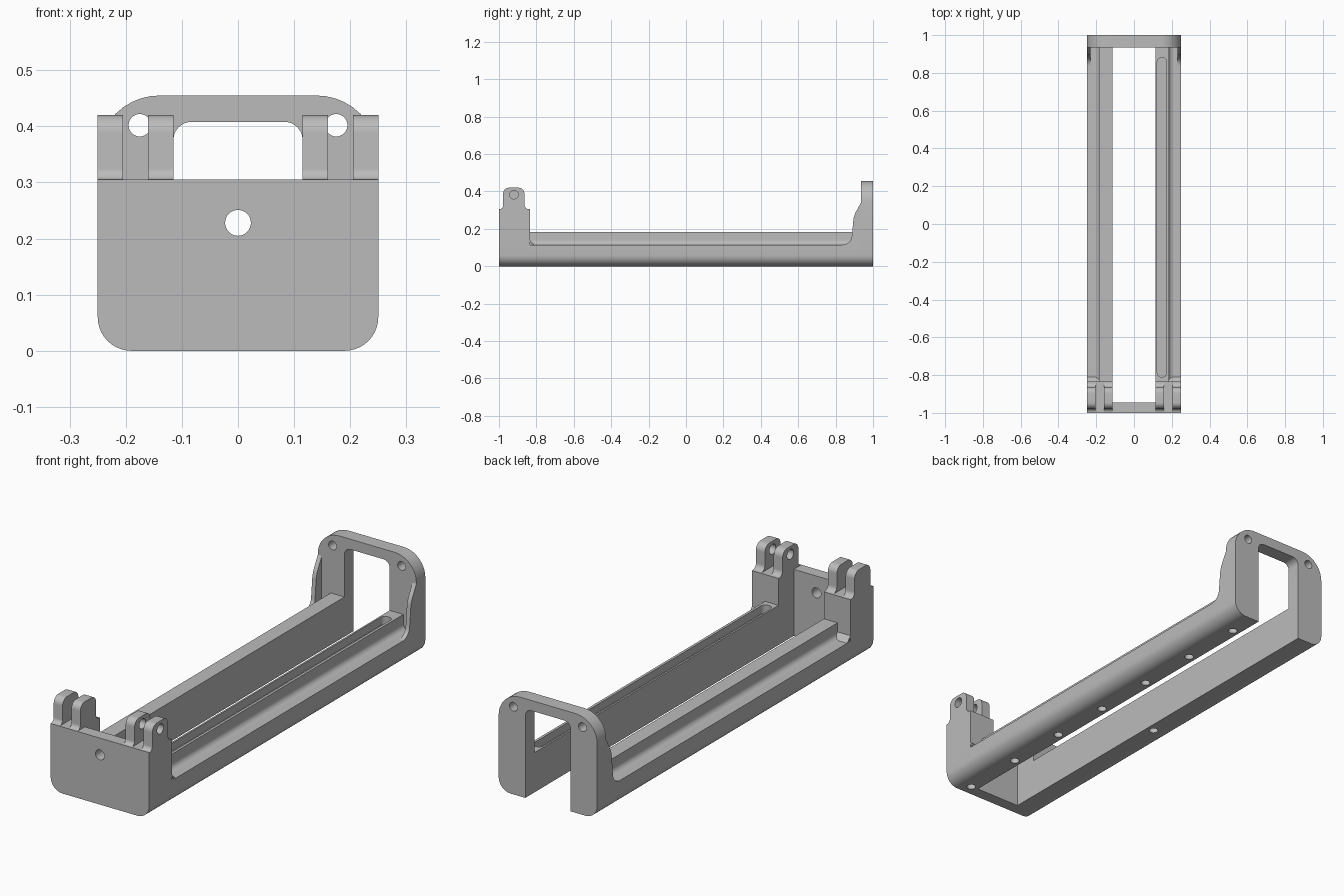
import bpy, bmesh, math
from mathutils import Vector

cube = bpy.data.objects.get("Cube")
if cube:
    bpy.data.objects.remove(cube, do_unlink=True)

GREY = (0.5, 0.5, 0.5, 1)
mat = bpy.data.materials.new("plain grey")
mat.use_nodes = True
mat.diffuse_color = GREY
mat.node_tree.nodes["Principled BSDF"].inputs["Base Color"].default_value = GREY


def rounded(corners, steps=10):
    """Outline from corners (u, v[, radius]) with true arc fillets."""
    out = []
    for i, c in enumerate(corners):
        p = Vector(c[:2])
        if len(c) < 3:
            out.append(p)
            continue
        a = (Vector(corners[i - 1][:2]) - p).normalized()
        b = (Vector(corners[(i + 1) % len(corners)][:2]) - p).normalized()
        half = a.angle(b) / 2
        centre = p + (a + b).normalized() * c[2] / math.sin(half)
        start = p + a * c[2] / math.tan(half) - centre
        end = p + b * c[2] / math.tan(half) - centre
        sweep = math.pi - 2 * half
        for k in range(steps + 1):
            t = k / steps
            out.append(centre + (start * math.sin((1 - t) * sweep)
                                 + end * math.sin(t * sweep)) / math.sin(sweep))
    return out


def circle(u, v, r, n=32):
    return [Vector((u + r * math.cos(k * math.tau / n),
                    v + r * math.sin(k * math.tau / n))) for k in range(n)]


def prism(name, outline, axis, lo, hi, mirror=False):
    """Extrude an outline along an axis; mirror flips it in x."""
    place = {"x": lambda u, v, w: (w, u, v),
             "y": lambda u, v, w: (u, w, v),
             "z": lambda u, v, w: (u, v, w)}[axis]
    bm = bmesh.new()
    face = bm.faces.new([bm.verts.new(place(p.x, p.y, lo)) for p in outline])
    ext = bmesh.ops.extrude_face_region(bm, geom=[face])
    shift = Vector(place(0, 0, hi - lo))
    bmesh.ops.translate(bm, vec=shift, verts=[g for g in ext["geom"] if isinstance(g, bmesh.types.BMVert)])
    if mirror:
        for v in bm.verts:
            v.co.x = -v.co.x
    bmesh.ops.recalc_face_normals(bm, faces=bm.faces)
    mesh = bpy.data.meshes.new(name)
    bm.to_mesh(mesh)
    bm.free()
    mesh.materials.append(mat)
    ob = bpy.data.objects.new(name, mesh)
    bpy.context.collection.objects.link(ob)
    return ob


def cut(ob, cutters):
    """Subtract the cutters, then remove them."""
    for c in cutters:
        c.hide_render = True
        mod = ob.modifiers.new("cut", "BOOLEAN")
        mod.operation, mod.solver, mod.object = "DIFFERENCE", "EXACT", c
    bpy.context.view_layer.update()
    mesh = bpy.data.meshes.new_from_object(ob.evaluated_get(bpy.context.evaluated_depsgraph_get()))
    ob.modifiers.clear()
    ob.data = mesh
    for c in cutters:
        bpy.data.objects.remove(c, do_unlink=True)


W, INNER, R = 0.25, 0.115, 0.06          # half width, rail inner side, bottom radius
POST, WALL, DECK = -0.835, 0.935, 0.305  # post back, rear frame face, plate top
LEDGE, RIDGE = 0.115, 0.182
parts = []

# Front plate with its central hole
plate = prism("front_plate", rounded([(-W, 0, R), (W, 0, R), (W, DECK), (-W, DECK)]), "y", -1, -0.945)
cut(plate, [prism("cutter", circle(0, 0.228, 0.023), "y", -1.1, -0.9)])
parts.append(plate)

# Rear frame: an upside-down U with two upper holes
frame = prism("rear_frame", rounded([
    (INNER, 0), (W, 0, R), (W, 0.455, 0.11), (-W, 0.455, 0.11), (-W, 0, R),
    (-INNER, 0), (-INNER, 0.408, 0.032), (INNER, 0.408, 0.032)]), "y", WALL, 1)
cut(frame, [prism("cutter", circle(x, 0.402, 0.02), "y", 0.9, 1.1) for x in (-0.175, 0.175)])
parts.append(frame)

holes_y = [-0.95 + 0.302 * k for k in range(7)]
for side, m in (("left", False), ("right", True)):
    # Side rail with a raised ridge, a long slot and holes underneath
    rail = prism(side + "_rail", rounded([
        (INNER, 0), (W, 0, R), (W, LEDGE), (0.184, LEDGE, 0.025),
        (0.184, RIDGE), (INNER, RIDGE)]), "y", POST, WALL, m)
    slot = prism("cutter", rounded([
        (0.123, -0.81, 0.022), (0.172, -0.81, 0.022), (0.172, 0.88, 0.022), (0.123, 0.88, 0.022)]),
        "z", 0.145, 0.25, m)
    cut(rail, [slot] + [prism("cutter", circle(0.15, y, 0.02, 24), "z", -0.1, 0.08, m) for y in holes_y[1:]])

    # Hinge post
    post = prism(side + "_post", rounded([(INNER, 0), (W, 0, R), (W, DECK), (INNER, DECK)]),
                 "y", -0.99, POST, m)
    cut(post, [prism("cutter", circle(0.15, holes_y[0], 0.02, 24), "z", -0.1, 0.08, m)])
    plate_hole = prism("cutter", circle(0.15, holes_y[0], 0.02, 24), "z", -0.1, 0.08, m)
    cut(plate, [plate_hole])

    # Fillet where the ledge meets the post
    corner = prism(side + "_post_fillet", rounded([
        (POST, LEDGE), (POST + 0.025, LEDGE), (POST, LEDGE, 0.025), (POST, LEDGE + 0.025)])[1:],
        "x", 0.18, W, m)
    parts += [rail, post, corner]

    # Paired hinge lugs
    for name, x0, x1 in (("inner", INNER, 0.16), ("outer", 0.205, W)):
        lug = prism(f"{side}_{name}_lug", rounded([
            (-1, DECK - 0.01), (-1, DECK), (-0.978, DECK, 0.02), (-0.978, 0.42, 0.032),
            (-0.864, 0.42, 0.032), (-0.864, DECK, 0.025), (POST, DECK), (POST, DECK - 0.01)]),
            "x", x0, x1, m)
        cut(lug, [prism("cutter", circle(-0.92, 0.383, 0.023), "x", 0, 0.4, m)])
        parts.append(lug)

    # Thin curved fin bracing the rear frame
    fin = prism(side + "_fin", rounded([
        (0.83, LEDGE), (0.882, LEDGE, 0.05), (0.897, 0.27, 0.12), (0.938, 0.345), (0.938, LEDGE)]),
        "x", 0.23, W, m)
    parts.append(fin)

# Smooth shading on the arcs, sharp edges elsewhere
for ob in bpy.context.view_layer.objects:
    ob.select_set(ob in parts)
bpy.context.view_layer.objects.active = parts[0]
bpy.ops.object.shade_smooth_by_angle(angle=math.radians(30))
